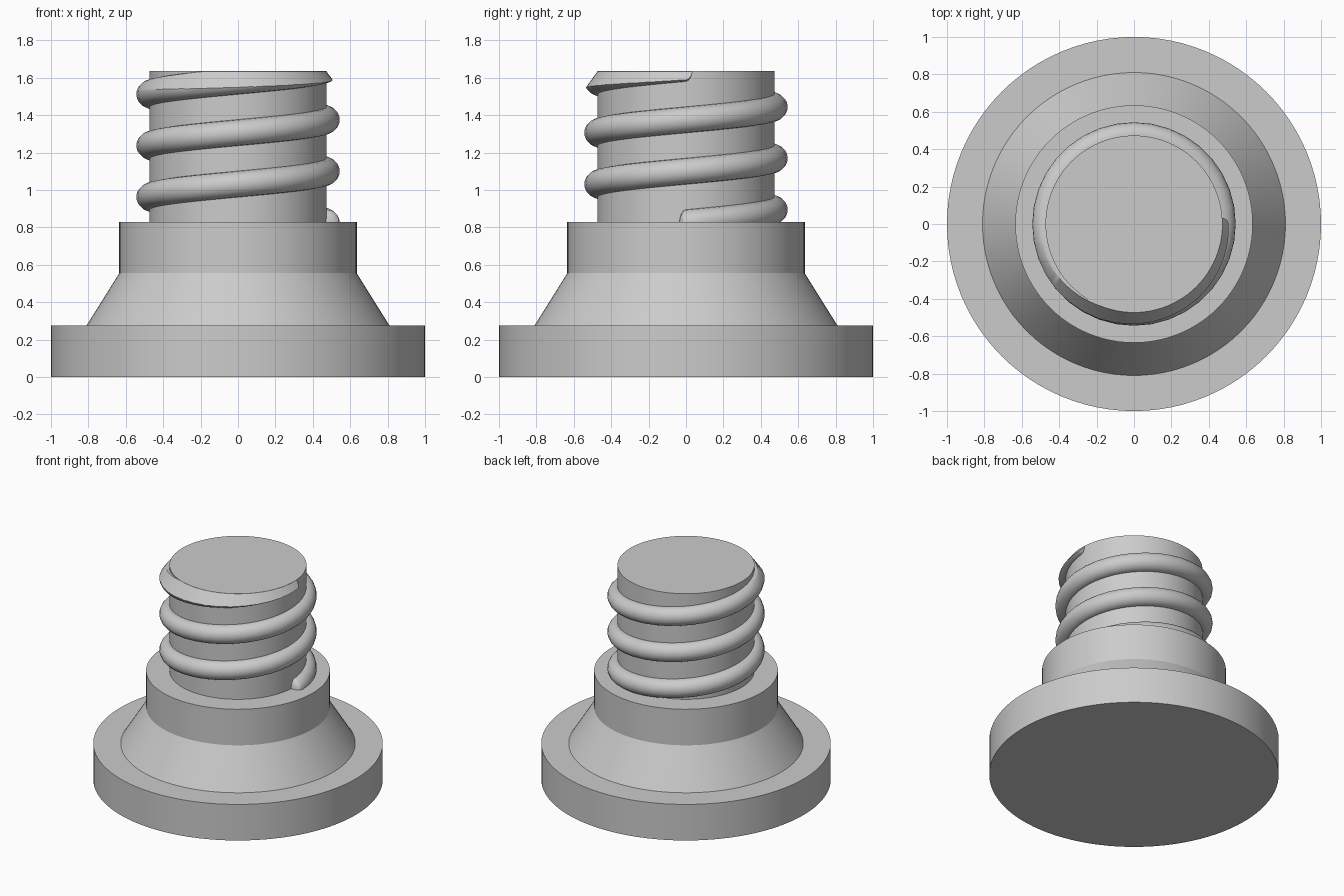
import bpy
import bmesh
from math import cos, sin, pi, radians, sqrt

if "Cube" in bpy.data.objects:
    bpy.data.objects.remove(bpy.data.objects["Cube"], do_unlink=True)

grey = bpy.data.materials.new("plain grey")
grey.use_nodes = True
grey.diffuse_color = (0.6, 0.6, 0.6, 1)
grey.node_tree.nodes["Principled BSDF"].inputs["Base Color"].default_value = (0.6, 0.6, 0.6, 1)


def rings_object(name, rings):
    """Join equal rings of points into a closed skin with capped ends."""
    bm = bmesh.new()
    loops = [[bm.verts.new(p) for p in ring] for ring in rings]
    n = len(loops[0])
    for a, b in zip(loops, loops[1:]):
        for i in range(n):
            j = (i + 1) % n
            bm.faces.new((a[i], a[j], b[j], b[i]))
    bm.faces.new(loops[0][::-1])
    bm.faces.new(loops[-1])
    bmesh.ops.recalc_face_normals(bm, faces=bm.faces)
    mesh = bpy.data.meshes.new(name)
    bm.to_mesh(mesh)
    bm.free()
    mesh.materials.append(grey)
    obj = bpy.data.objects.new(name, mesh)
    bpy.context.collection.objects.link(obj)
    return obj


def lathe(name, profile, sides=96):
    """Turn (radius, height) pairs around the z axis."""
    return rings_object(name, [[(r * cos(2 * pi * i / sides), r * sin(2 * pi * i / sides), z)
                                for i in range(sides)] for r, z in profile])


def smooth(obj, angle):
    bpy.ops.object.select_all(action="DESELECT")
    obj.select_set(True)
    bpy.context.view_layer.objects.active = obj
    bpy.ops.object.shade_smooth_by_angle(angle=radians(angle))


# Stepped body: flange, cone, collar and threaded neck
TOP, NECK = 1.635, 0.473
body = lathe("stepped_body", [(1, 0), (1, 0.275), (0.81, 0.275), (0.635, 0.555),
                              (0.635, 0.83), (NECK, 0.83), (NECK, TOP)])
smooth(body, 25)

# Helical thread: round section, three turns, rounded ends
TURNS, STEPS, SIDES = 3, 36, 20
R, TUBE, PITCH, START, CAP = 0.474, 0.07, 0.275, 0.825, 0.035
stations = [(2 * pi * i / STEPS, TUBE) for i in range(TURNS * STEPS + 1)]
cap = [(CAP * t / R, TUBE * sqrt(1 - t * t)) for t in (0.4, 0.7, 0.9, 0.99)]
stations = ([(-a, r) for a, r in reversed(cap)] + stations
            + [(2 * pi * TURNS + a, r) for a, r in cap])
rings = []
for a, r in stations:
    ring = []
    for i in range(SIDES):
        t = 2 * pi * i / SIDES
        rad = R + r * cos(t)
        ring.append((rad * cos(a), rad * sin(a), START + PITCH * a / (2 * pi) + r * sin(t)))
    rings.append(ring)
thread = rings_object("helical_thread", rings)

# Chamfer the thread's top run with a cone
SLOPE = 0.72
chamfer = lathe("chamfer_cutter", [(NECK + SLOPE * (TOP - 0.6), 0.6), (NECK, TOP - 0.0005)])
chamfer.hide_render = True
cut = thread.modifiers.new("chamfer", "BOOLEAN")
cut.operation, cut.solver, cut.object = "INTERSECT", "EXACT", chamfer
depsgraph = bpy.context.evaluated_depsgraph_get()
trimmed = bpy.data.meshes.new_from_object(thread.evaluated_get(depsgraph))
thread.modifiers.clear()
thread.data = trimmed
bpy.data.objects.remove(chamfer, do_unlink=True)
smooth(thread, 30)
